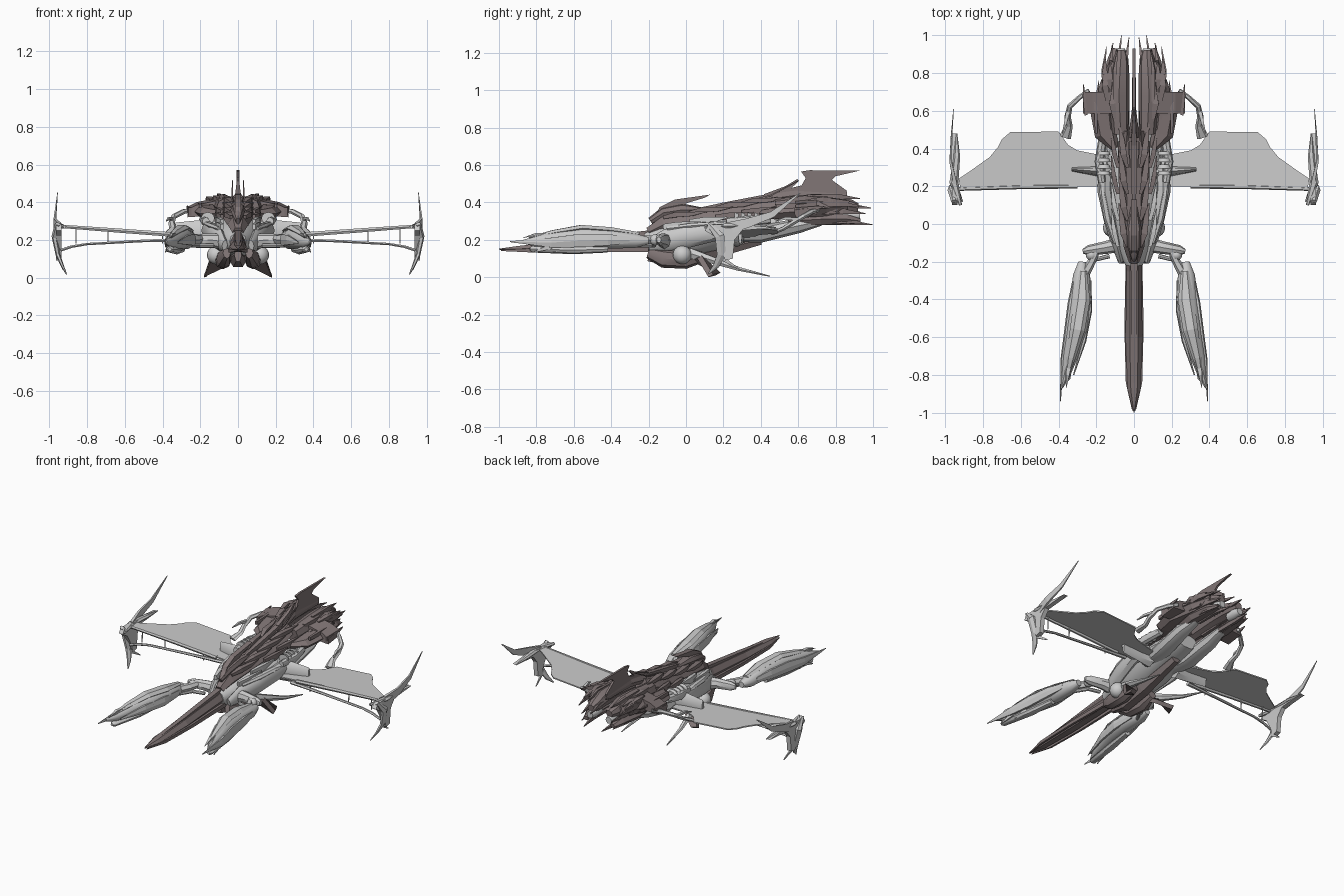
import bpy, bmesh, math, random
from mathutils import Vector as V

random.seed(4)
brown = bpy.data.materials.new("dark_brown")
brown.diffuse_color = (0.22, 0.18, 0.18, 1)


def finish(name, bm, mat, mirror, smooth=False):
    bmesh.ops.recalc_face_normals(bm, faces=bm.faces)
    me = bpy.data.meshes.new(name)
    bm.to_mesh(me)
    bm.free()
    ob = bpy.data.objects.new(name, me)
    bpy.context.collection.objects.link(ob)
    if mat:
        me.materials.append(mat)
    if mirror:
        ob.modifiers.new("mirror", 'MIRROR').use_mirror_merge = False
    if smooth:
        bpy.ops.object.select_all(action='DESELECT')
        ob.select_set(True)
        bpy.context.view_layer.objects.active = ob
        bpy.ops.object.shade_smooth_by_angle(angle=math.radians(40))
    return ob


def sweep(name, pts, n=6, mat=None, mirror=True):
    """Loft n-sided rings through (x, y, z, half_width, half_height)."""
    bm = bmesh.new()
    P = [V(p[:3]) for p in pts]
    ref = V((0, 0, 1)) if abs((P[-1] - P[0]).normalized().z) < 0.85 else V((0, 1, 0))
    rings = []
    for i, p in enumerate(pts):
        t = (P[min(i + 1, len(P) - 1)] - P[max(i - 1, 0)]).normalized()
        side = t.cross(ref).normalized()
        up = side.cross(t)
        ph = math.pi / 4 if n == 4 else 0
        rings.append([bm.verts.new(P[i] + side * p[3] * math.cos(ph + math.tau * k / n)
                                   + up * p[4] * math.sin(ph + math.tau * k / n)) for k in range(n)])
    for a, b in zip(rings, rings[1:]):
        for k in range(n):
            bm.faces.new((a[k], a[(k + 1) % n], b[(k + 1) % n], b[k]))
    bm.faces.new(rings[0])
    bm.faces.new(rings[-1])
    return finish(name, bm, mat, mirror, n >= 8)


def plate(name, pts, off, mat=None, mirror=True):
    """Extrude a 3D outline by an offset vector."""
    bm = bmesh.new()
    f = bm.faces.new([bm.verts.new(p) for p in pts])
    r = bmesh.ops.extrude_face_region(bm, geom=[f])
    bmesh.ops.translate(bm, vec=off, verts=[v for v in r['geom'] if isinstance(v, bmesh.types.BMVert)])
    return finish(name, bm, mat, mirror)


def side_plate(name, x, yz, th, mat=None, mirror=True):
    return plate(name, [(x - th / 2, y, z) for y, z in yz], (th, 0, 0), mat, mirror)


def ball(name, loc, r, mat=None):
    bm = bmesh.new()
    bmesh.ops.create_uvsphere(bm, u_segments=16, v_segments=10, radius=r)
    bmesh.ops.translate(bm, vec=loc, verts=bm.verts)
    return finish(name, bm, mat, True, True)


# Nose blade: long prow with upper ridge and side rails
sweep("nose_blade", [(0, -1, .15, .002, .003), (0, -.88, .152, .034, .02), (0, -.6, .165, .045, .035),
                     (0, -.25, .185, .04, .045), (0, -.1, .2, .05, .06)], 6, brown, False)
sweep("nose_ridge", [(0, -.86, .165, .008, .008), (0, -.6, .19, .022, .018), (0, -.15, .235, .025, .03)], 4, brown, False)
sweep("nose_rail", [(.008, -.99, .143, .003, .004), (.038, -.84, .143, .008, .014), (.044, -.55, .145, .01, .016),
                    (.036, -.2, .15, .012, .02)], 4, brown)

# Front weapon pods
sweep("pod_body", [(.275, -.2, .195, .02, .02), (.278, -.27, .195, .045, .04), (.28, -.4, .205, .058, .055),
                   (.3, -.55, .21, .058, .06), (.335, -.69, .2, .042, .048), (.362, -.8, .19, .024, .03),
                   (.383, -.87, .19, .006, .01)], 10)
sweep("pod_upper_shell", [(.27, -.25, .23, .02, .012), (.275, -.4, .25, .042, .02), (.3, -.56, .262, .04, .02),
                          (.335, -.71, .238, .025, .016), (.36, -.84, .212, .004, .004)], 6)
sweep("pod_outer_shell", [(.315, -.3, .2, .012, .02), (.338, -.42, .2, .014, .035), (.358, -.58, .195, .014, .04),
                          (.38, -.72, .185, .01, .03), (.39, -.94, .19, .002, .003)], 6)
sweep("pod_inner_blade", [(.236, -.3, .195, .01, .02), (.234, -.46, .2, .012, .035), (.265, -.62, .2, .012, .03),
                          (.32, -.8, .185, .003, .006)], 6)
sweep("pod_lower_barrel", [(.3, -.42, .15, .02, .018), (.325, -.6, .145, .026, .022), (.36, -.82, .15, .022, .018),
                           (.362, -.835, .15, .01, .009)], 8)
for i, (y, x) in enumerate([(-.5, .29), (-.62, .315), (-.72, .34)]):
    sweep(f"pod_barb_{i}", [(x, y, .25 - i * .012, .018, .012), (x + .012, y - .08, .262 - i * .015, .014, .008),
                            (x + .02, y - .15, .25 - i * .02, .002, .002)], 4)
    sweep(f"pod_under_fang_{i}", [(x + .03, y, .165, .008, .02), (x + .045, y - .09, .135, .002, .004)], 4)

# Arms carrying the pods
sweep("arm_shoulder", [(.08, -.11, .19, .04, .045), (.15, -.125, .2, .034, .035), (.24, -.14, .2, .028, .03),
                       (.272, -.145, .2, .012, .016)], 8)
sweep("arm_link", [(.2, -.15, .205, .018, .024), (.225, -.2, .2, .022, .026), (.27, -.28, .2, .028, .025)], 6)
sweep("arm_piston", [(.13, -.17, .17, .012, .012), (.21, -.19, .17, .012, .012), (.26, -.28, .17, .01, .01)], 8)
ball("arm_elbow", (.225, -.165, .2), .03)

# Central hull
sweep("hull_core", [(0, -.22, .19, .045, .05), (0, -.14, .19, .085, .08), (0, 0, .2, .125, .1), (0, .15, .23, .15, .09),
                    (0, .35, .265, .14, .07), (0, .5, .29, .09, .06)], 10, None, False)
sweep("hull_cheek", [(.07, -.2, .17, .015, .03), (.095, -.1, .2, .028, .06), (.125, .02, .225, .035, .065),
                     (.155, .18, .25, .04, .05), (.15, .3, .27, .035, .03)], 8)
sweep("hull_rib", [(.1, -.1, .26, .012, .012), (.14, .03, .275, .02, .016), (.165, .16, .285, .016, .014),
                   (.175, .26, .28, .004, .004)], 6)
ball("hull_joint", (.115, -.02, .12), .05)
sweep("belly_pod", [(.06, -.2, .13, .02, .03), (.075, -.12, .1, .04, .05), (.08, 0, .09, .045, .045),
                    (.07, .09, .11, .025, .03)], 8, brown)
sweep("belly_keel", [(0, -.2, .12, .02, .04), (0, -.08, .1, .05, .05), (0, .1, .13, .05, .05),
                     (0, .4, .2, .03, .03)], 6, brown, False)
plate("belly_skirt", [(.05, .0, .1), (.14, .06, .1), (.18, .12, .0), (.165, .16, .01), (.08, .1, .05)], (0, .025, .015), brown)
sweep("belly_talon", [(.1, .02, .13, .025, .03), (.13, .13, .095, .022, .022), (.155, .28, .045, .014, .012),
                      (.17, .45, .005, .003, .003)], 6)
sweep("wing_root_fairing", [(.1, .27, .23, .05, .07), (.2, .28, .235, .025, .07), (.33, .29, .232, .01, .06)], 8)
for i in range(4):
    sweep(f"turbine_ring_{i}", [(.16, .26 + i * .035, .315, .036, .032), (.16, .28 + i * .035, .315, .028, .026)], 12)
sweep("turbine_casing", [(.17, .22, .3, .02, .02), (.185, .33, .3, .024, .03), (.165, .45, .31, .024, .024)], 8)
sweep("belly_engine", [(.08, .2, .22, .04, .03), (.1, .4, .23, .06, .045), (.11, .6, .275, .05, .04),
                       (.1, .72, .3, .03, .025)], 8)

# Dorsal spine, cockpit and overlapping armour
sweep("dorsal_spine", [(0, -.2, .24, .03, .03), (0, -.12, .28, .055, .05), (0, .05, .3, .07, .06), (0, .2, .32, .08, .06),
                       (0, .4, .36, .085, .06), (0, .5, .385, .075, .055)], 6, brown, False)
sweep("cockpit", [(0, -.19, .3, .012, .02), (0, -.12, .345, .036, .03), (0, -.02, .36, .04, .035),
                  (0, .1, .36, .015, .01)], 8, brown, False)
side_plate("cockpit_crest", 0, [(-.17, .32), (-.14, .375), (-.06, .415), (.13, .442), (.1, .425), (0, .395),
                                (-.04, .35)], .034, brown, False)
for i in range(4):
    y, z = -.12 + i * .14, .32 + i * .025
    sweep(f"spine_armour_{i}", [(.035, y, z, .01, .012), (.055, y + .07, z + .015, .024, .02),
                                (.065, y + .15, z + .018, .02, .016), (.08, y + .23, z + .03, .003, .003)], 4, brown)
    sweep(f"flank_armour_{i}", [(.085, y, z - .05, .012, .02), (.105, y + .08, z - .045, .018, .03),
                                (.12, y + .2, z - .025, .004, .005)], 4, brown if i > 1 else None)
sweep("spine_crest", [(0, .05, .36, .008, .01), (0, .2, .385, .02, .02), (0, .42, .42, .022, .03),
                      (0, .62, .47, .008, .03)], 4, brown, False)


# Wings with lower braces
def wz(x):
    return .225 + .048 * (x - .3) / .65


outline = [(.12, .2), (.5, .197), (.92, .185), (.93, .24), (.87, .28), (.765, .355), (.72, .41), (.7, .45), (.655, .488),
           (.4, .49), (.35, .42), (.3, .39), (.15, .36)]
plate("wing", [(x, y, wz(x)) for x, y in outline], (0, 0, .008))
sweep("wing_leading_edge", [(.3, .2, wz(.3), .012, .014), (.6, .197, wz(.6), .012, .013), (.95, .185, wz(.95), .01, .01)], 6)
sweep("wing_lower_brace", [(.25, .215, .2, .014, .012), (.5, .2, .195, .011, .008), (.8, .195, .178, .01, .007),
                           (.88, .19, .165, .01, .008), (.94, .185, .145, .008, .008)], 6)
for x in (.4, .69, .86):
    sweep("wing_strut_%d" % (x * 100), [(x, .2, .18, .003, .003), (x, .205, wz(x), .003, .006)], 4)

# Wingtip pylons and swept fins
side_plate("tip_pylon", .95, [(.1, .25), (.12, .28), (.28, .283), (.48, .265), (.3, .25), (.26, .2), (.25, .1), (.21, .09),
                              (.19, .15), (.15, .22)], .03)
sweep("tip_outer_blade", [(.955, .12, .285, .016, .012), (.973, .18, .22, .016, .03), (.955, .19, .12, .012, .028),
                          (.93, .16, .06, .008, .018), (.91, .12, .018, .003, .004)], 6)
sweep("tip_upper_fin", [(.95, .22, .26, .014, .045), (.972, .33, .29, .009, .035), (.968, .46, .335, .006, .024),
                        (.957, .61, .45, .002, .003)], 4)
sweep("tip_bar", [(.92, .1, .27, .008, .01), (.955, .22, .275, .024, .014), (.94, .36, .275, .018, .012),
                  (.94, .48, .265, .003, .004)], 6)
sweep("tip_spur", [(.945, .18, .11, .008, .018), (.93, .28, .045, .003, .004)], 4)

# Curved brackets joining wings to the tail
sweep("wing_bracket", [(.24, .71, .36, .01, .012), (.29, .67, .35, .013, .014), (.34, .625, .325, .015, .014),
                       (.352, .57, .29, .017, .014), (.345, .52, .26, .02, .012), (.365, .46, .235, .032, .01)], 6)
sweep("bracket_spike", [(.35, .6, .31, .014, .012), (.365, .53, .315, .01, .01), (.38, .48, .3, .003, .003)], 4)

# Tail: cross block, twin booms and exhaust blades
plate("tail_block", [(.06, .585, .42), (.22, .585, .385), (.27, .585, .36), (.268, .585, .32), (.2, .585, .325),
                     (.06, .585, .34)], (0, .115, .015), brown)
sweep("tail_block_horn", [(.255, .58, .35, .012, .03), (.265, .68, .365, .01, .02), (.268, .74, .38, .003, .003)], 4, brown)
sweep("tail_shoulder", [(.1, .4, .34, .02, .02), (.15, .48, .34, .06, .035), (.165, .58, .35, .065, .04),
                        (.13, .74, .37, .05, .05), (.1, .86, .38, .03, .03)], 6, brown)
sweep("tail_boom", [(.07, .48, .37, .045, .05), (.08, .68, .39, .055, .055), (.075, .8, .39, .05, .055),
                    (.07, .88, .375, .04, .04), (.068, .92, .37, .025, .025)], 8, brown)
sweep("tail_lower_boom", [(.11, .55, .3, .03, .03), (.12, .72, .31, .045, .035), (.11, .86, .31, .035, .03),
                          (.1, .93, .3, .018, .015)], 6, brown)
for i, (x, y, z) in enumerate([(.03, .99, .37), (.07, 1.0, .28), (.115, .96, .34), (.15, .94, .38), (.09, .93, .42),
                               (.19, .76, .37), (.12, .95, .29)]):
    sweep(f"exhaust_blade_{i}", [(x + .01, y - .28, z + .01, .01, .016), (x + .012, y - .12, z + .012, .014, .02),
                                 (x - .004, y, z, .002, .003)], 4, brown)
for i in range(14):
    x, y, z = random.uniform(.06, .15), random.uniform(.62, .82), random.uniform(.3, .42)
    sweep(f"tail_panel_{i}", [(x, y - .08, z, .012, .015), (x + .012, y, z + .012, .024, .018),
                              (x + .01, y + .09, z + .008, .004, .005)], 4, brown)
sweep("exhaust_nozzle", [(.07, .83, .33, .028, .028), (.07, .89, .33, .034, .032), (.07, .93, .33, .022, .022)], 10)

# Tail fin
side_plate("tail_fin", 0, [(.54, .42), (.6, .46), (.64, .53), (.615, .565), (.66, .572), (.93, .57), (.8, .54), (.78, .52),
                           (.86, .462), (.84, .42)], .014, brown, False)
sweep("fin_spine", [(0, .42, .43, .02, .02), (0, .54, .475, .014, .02), (0, .6, .52, .006, .01)], 4, brown, False)
sweep("fin_base", [(0, .46, .42, .03, .03), (0, .6, .44, .012, .03), (0, .86, .44, .008, .02)], 6, brown, False)
sweep("fin_prong", [(.02, .3, .4, .004, .005), (.03, .45, .435, .006, .006), (.03, .6, .515, .003, .003)], 4, brown)
